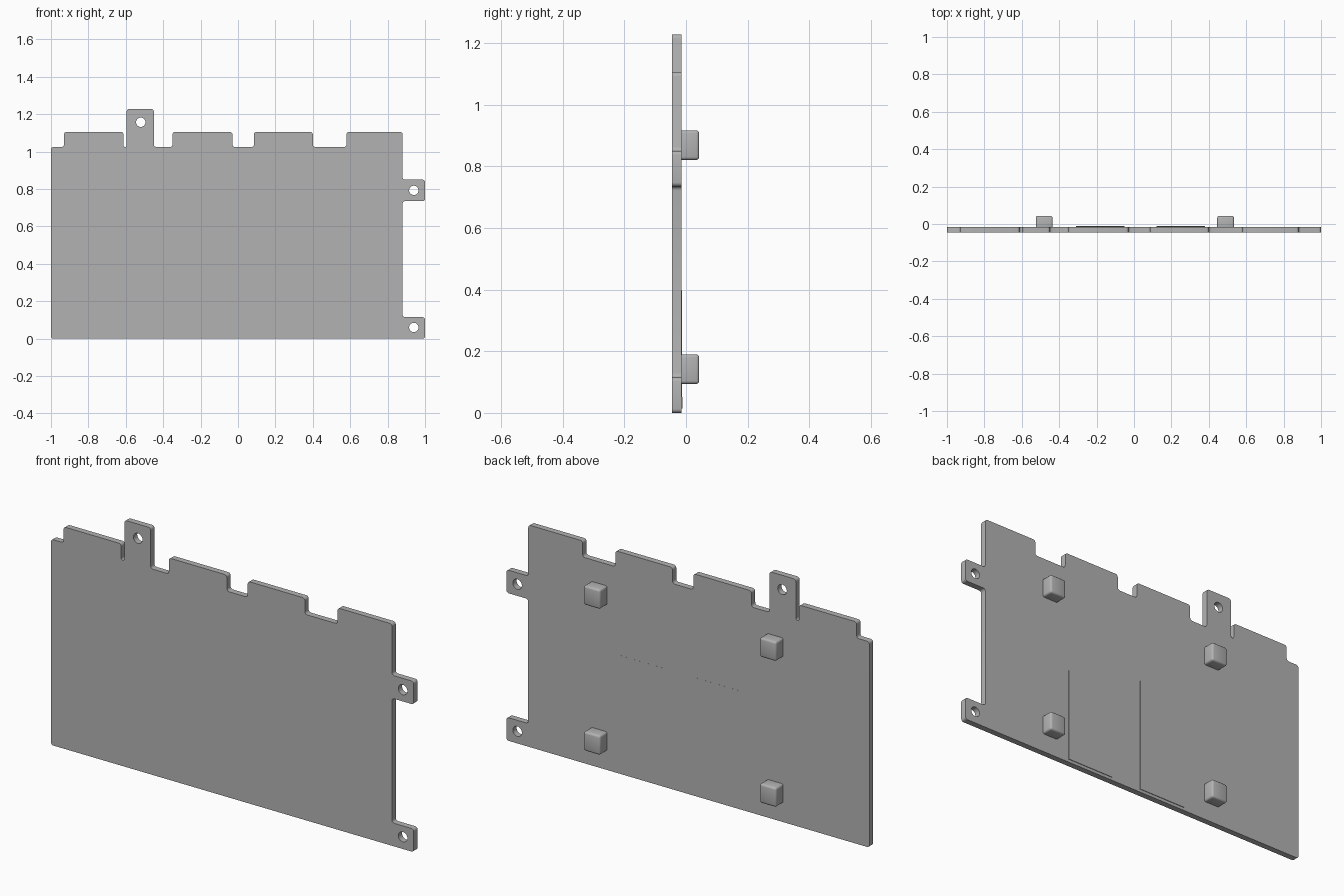
import bpy
import bmesh
import math
from mathutils import Vector

cube = bpy.data.objects.get("Cube")
if cube:
    bpy.data.objects.remove(cube, do_unlink=True)

grey = bpy.data.materials.new("grey_metal")
grey.use_nodes = True
COLOUR = (0.45, 0.45, 0.45, 1)
grey.diffuse_color = COLOUR
grey.node_tree.nodes["Principled BSDF"].inputs["Base Color"].default_value = COLOUR

FRONT, BACK = -0.045, -0.015
SHOULDER, TOOTH, SIDE = 1.025, 1.105, 0.88


def rounded(points, radius):
    """Round every corner of a closed outline."""
    result = []
    for i, p in enumerate(points):
        to_prev, to_next = points[i - 1] - p, points[(i + 1) % len(points)] - p
        r = min(radius, to_prev.length * 0.48, to_next.length * 0.48)
        u, v = to_prev.normalized(), to_next.normalized()
        centre = p + (u + v) * r
        for k in range(5):
            a = k / 4 * math.pi / 2
            result.append(centre - v * r * math.cos(a) - u * r * math.sin(a))
    return result


def add_loop(curve, points):
    spline = curve.splines.new("POLY")
    spline.points.add(len(points) - 1)
    for target, p in zip(spline.points, points):
        target.co = (p.x, p.y, 0, 1)
    spline.use_cyclic_u = True


def finish(obj):
    obj.data.materials.append(grey)
    bpy.ops.object.select_all(action="DESELECT")
    obj.select_set(True)
    bpy.context.view_layer.objects.active = obj
    bpy.ops.object.shade_smooth_by_angle(angle=math.radians(35))


def box(name, x, y, z, bevel=0):
    """Box given by its extents on each axis."""
    bm = bmesh.new()
    bmesh.ops.create_cube(bm, size=1)
    for v in bm.verts:
        v.co = [lo + (c + 0.5) * (hi - lo) for c, (lo, hi) in zip(v.co, (x, y, z))]
    if bevel:
        bmesh.ops.bevel(bm, geom=bm.edges[:], offset=bevel, segments=3,
                        profile=0.5, affect="EDGES")
    mesh = bpy.data.meshes.new(name)
    bm.to_mesh(mesh)
    bm.free()
    obj = bpy.data.objects.new(name, mesh)
    bpy.context.collection.objects.link(obj)
    return obj


# Plate outline: side lugs on the way up, teeth from right to left along the top
outline = [(-1, 0), (1, 0), (1, 0.115), (SIDE, 0.115),
           (SIDE, 0.735), (1, 0.735), (1, 0.85), (SIDE, 0.85)]
teeth = [(SIDE, 0.58, TOOTH), (0.4, 0.085, TOOTH), (-0.03, -0.35, TOOTH),
         (-0.45, -0.595, 1.228), (-0.612, -0.93, TOOTH)]
for start, end, top in teeth:
    if start != SIDE:
        outline.append((start, SHOULDER))
    outline += [(start, top), (end, top), (end, SHOULDER)]
outline.append((-1, SHOULDER))

profile = bpy.data.curves.new("plate_profile", "CURVE")
profile.dimensions = "2D"
profile.fill_mode = "BOTH"
profile.extrude = (BACK - FRONT) / 2
add_loop(profile, rounded([Vector(p) for p in outline], 0.013))

# Screw holes in the lugs
for hx, hz in [(-0.52, 1.157), (0.94, 0.793), (0.94, 0.06)]:
    angles = [2 * math.pi * k / 32 for k in range(32)]
    add_loop(profile, [Vector((hx + 0.025 * math.cos(a), hz + 0.025 * math.sin(a)))
                       for a in angles])

source = bpy.data.objects.new("plate_source", profile)
bpy.context.collection.objects.link(source)
bpy.context.view_layer.update()
evaluated = source.evaluated_get(bpy.context.evaluated_depsgraph_get())
mesh = bpy.data.meshes.new_from_object(evaluated)
bpy.data.objects.remove(source, do_unlink=True)
mesh.materials.clear()
bm = bmesh.new()
bm.from_mesh(mesh)
bmesh.ops.remove_doubles(bm, verts=bm.verts[:], dist=0.00005)
for v in bm.verts:
    v.co = (v.co.x, (FRONT + BACK) / 2 - v.co.z, v.co.y)
bmesh.ops.recalc_face_normals(bm, faces=bm.faces[:])
bm.to_mesh(mesh)
bm.free()
plate = bpy.data.objects.new("plate", mesh)
bpy.context.collection.objects.link(plate)
finish(plate)

# Four standoff pegs on the back
for side, px in (("right", -0.48), ("left", 0.49)):
    for level, pz in (("lower", 0.142), ("upper", 0.869)):
        finish(box(f"{side}_{level}_peg", (px - 0.045, px + 0.045),
                   (BACK - 0.014, 0.043), (pz - 0.048, pz + 0.048), 0.01))

# Two thin back panels that taper flush at the top
for side, x0 in (("right", -0.31), ("left", 0.12)):
    panel = box(f"{side}_back_panel", (x0, x0 + 0.26),
                (BACK - 0.002, BACK + 0.003), (0.015, 0.59))
    for v in panel.data.vertices:
        if v.co.z > 0.5 and v.co.y > BACK:
            v.co.y = BACK + 0.0003
    finish(panel)
